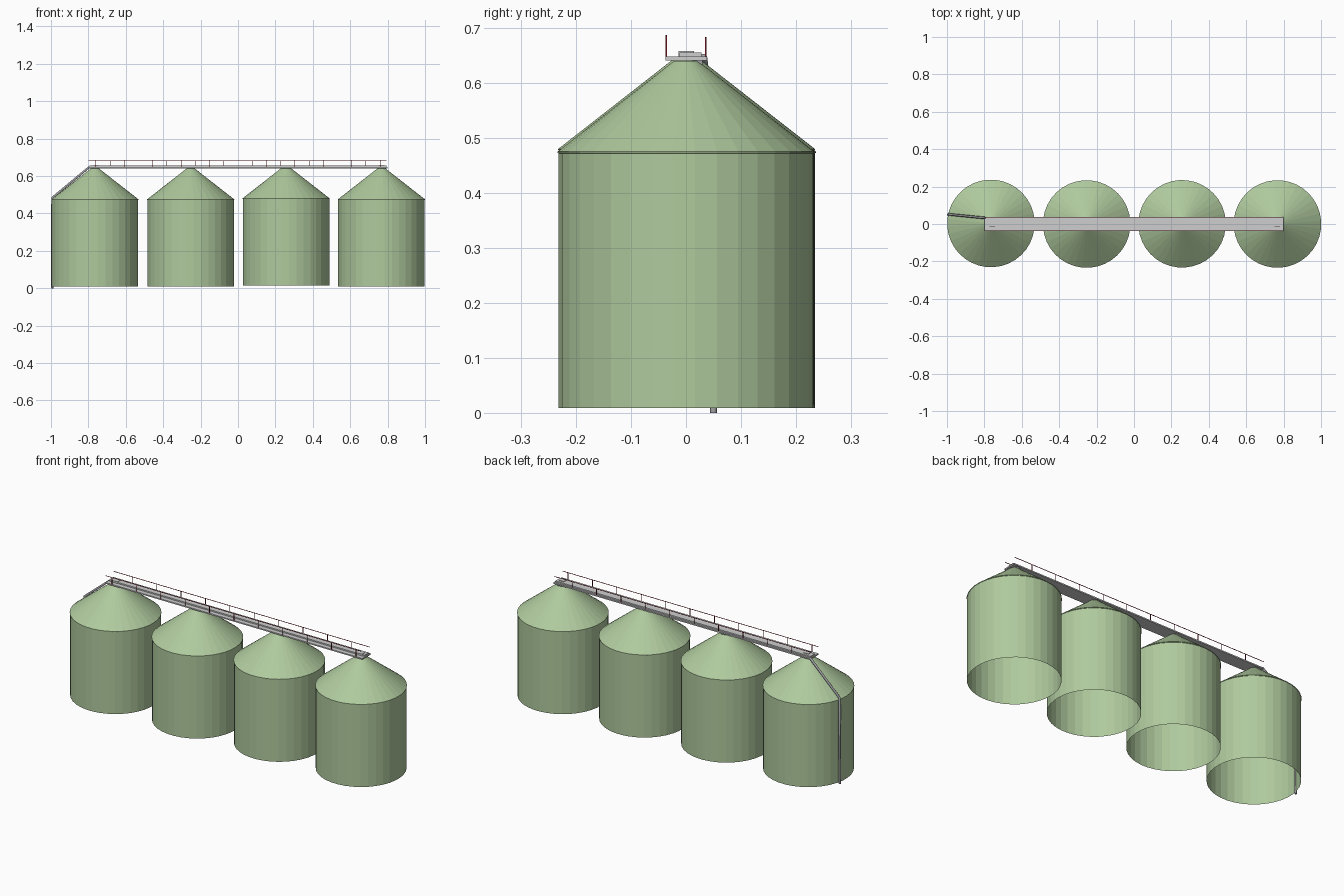
import bpy, bmesh, math
from mathutils import Vector

if "Cube" in bpy.data.objects:
    bpy.data.objects.remove(bpy.data.objects["Cube"])


def material(name, rgb):
    m = bpy.data.materials.new(name)
    m.diffuse_color = (*rgb, 1)
    m.use_nodes = True
    m.node_tree.nodes["Principled BSDF"].inputs["Base Color"].default_value = m.diffuse_color
    return m


GREEN = material("pale green", (0.43, 0.59, 0.34))
LIGHT = material("light grey", (0.62, 0.62, 0.62))
GREY = material("mid grey", (0.36, 0.36, 0.38))
RED = material("dark red", (0.27, 0.012, 0.02))


def finish(bm, name, mat):
    bmesh.ops.recalc_face_normals(bm, faces=bm.faces)
    mesh = bpy.data.meshes.new(name)
    bm.to_mesh(mesh)
    bm.free()
    mesh.materials.append(mat)
    ob = bpy.data.objects.new(name, mesh)
    bpy.context.collection.objects.link(ob)
    return ob


def add_box(bm, lo, hi):
    lo, hi = Vector(lo), Vector(hi)
    verts = bmesh.ops.create_cube(bm, size=1)["verts"]
    for v in verts:
        v.co = (lo + hi) / 2 + v.co * (hi - lo)


def box(name, lo, hi, mat):
    bm = bmesh.new()
    add_box(bm, lo, hi)
    return finish(bm, name, mat)


def lathe(name, profile, centre, sides, mat):
    """Flat-faced surface of revolution, open below and capped on top."""
    bm = bmesh.new()
    rings = []
    for r, z in profile:
        ring = []
        for i in range(sides):
            a = 2 * math.pi * i / sides + math.radians(4)
            ring.append(bm.verts.new((centre[0] + r * math.cos(a),
                                      centre[1] + r * math.sin(a), z + centre[2])))
        rings.append(ring)
    for lower, upper in zip(rings, rings[1:]):
        for i in range(sides):
            j = (i + 1) % sides
            bm.faces.new((lower[i], lower[j], upper[j], upper[i]))
    bm.faces.new(rings[-1])
    return finish(bm, name, mat)


# Four open-bottomed silos with conical roofs
silos = [(-0.765, 0.003, 0), (-0.253, 0, 0), (0.257, 0.001, 0.005), (0.767, 0, 0)]
for n, c in enumerate(silos, 1):
    lathe(f"silo_{n}", [(0.232, 0.009), (0.232, 0.472), (0.234, 0.473),
                        (0.234, 0.475), (0.022, 0.640)], c, 36, GREEN)
    # small chute from the walkway into the roof
    box(f"chute_{n}", (c[0] - 0.011, 0.012, 0.632), (c[0] + 0.011, 0.03, 0.642), GREY)

# Walkway deck and conveyor trough on top of it
box("walkway_deck", (-0.8, -0.037, 0.641), (0.8, 0.038, 0.648), LIGHT)
box("conveyor_trough", (-0.795, -0.012, 0.648), (0.795, 0.028, 0.655), LIGHT)
for n, x in enumerate((-0.757, 0.766), 1):
    box(f"conveyor_drive_{n}", (x - 0.015, -0.014, 0.648), (x + 0.015, 0.015, 0.658), LIGHT)

# Thin railings on both sides, with staggered posts
T = 0.0012
for name, y, start, top in (("front_railing", -0.036, -0.76, 0.687),
                            ("back_railing", 0.036, -0.684, 0.684)):
    bm = bmesh.new()
    add_box(bm, (-0.8, y - T, top - 2 * T), (0.795, y + T, top))
    x = start
    while x < 0.79:
        add_box(bm, (x - T, y - T, 0.645), (x + T, y + T, top - T))
        x += 0.152
    finish(bm, name, RED)

# Downpipe: slopes over the first roof, then drops to the ground
curve = bpy.data.curves.new("downpipe_path", "CURVE")
curve.dimensions = "3D"
curve.bevel_depth = 0.0065
curve.bevel_resolution = 1
curve.use_fill_caps = True
path = [(-0.795, 0.032, 0.648), (-0.993, 0.052, 0.484), (-0.9935, 0.05, 0.0)]
spline = curve.splines.new("POLY")
spline.points.add(len(path) - 1)
for p, co in zip(spline.points, path):
    p.co = (*co, 1)
curve.materials.append(GREY)
bpy.context.collection.objects.link(bpy.data.objects.new("downpipe", curve))
